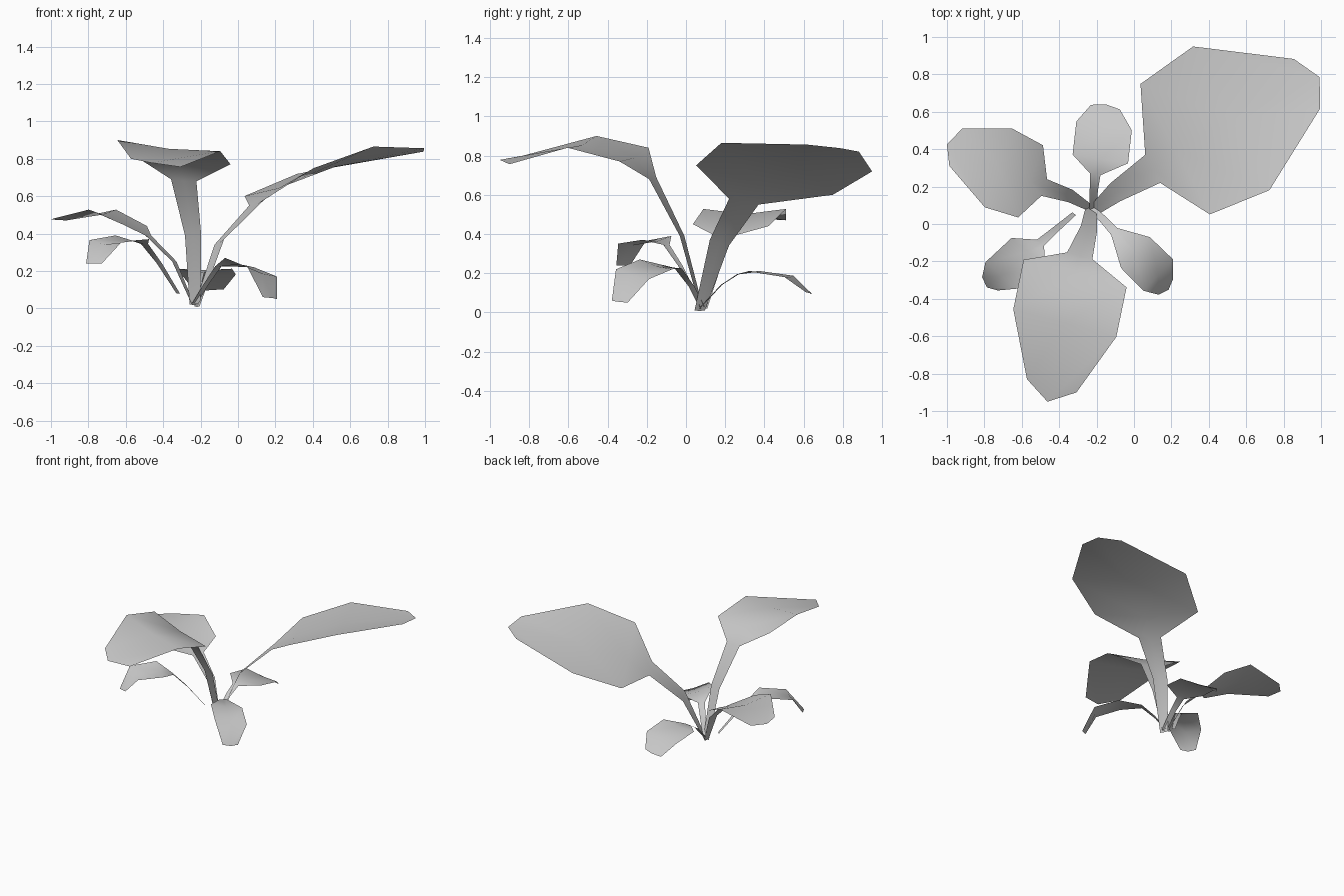
import bpy
import bmesh
from math import sin, cos, radians
from mathutils import Vector

default_cube = bpy.data.objects.get("Cube")
if default_cube:
    bpy.data.objects.remove(default_cube, do_unlink=True)

# One plain grey for the whole plant
leaf_grey = bpy.data.materials.new("leaf_grey")
leaf_colour = (0.6, 0.6, 0.6, 1)
leaf_grey.use_nodes = True
leaf_grey.diffuse_color = leaf_colour
shader = next(n for n in leaf_grey.node_tree.nodes if n.type == 'BSDF_PRINCIPLED')
shader.inputs["Base Color"].default_value = leaf_colour


# Folded leaf lofted from root to tip, growing towards a heading in degrees.
# Each section is x, y, z, half width, rise of the left edge.
# The midrib dips by fold times the half width; tip pushes its end outward.
def make_leaf(name, heading, sections, fold, tip):
    angle = radians(heading)
    forward = Vector((cos(angle), sin(angle), 0))
    left = Vector((-sin(angle), cos(angle), 0))
    up = Vector((0, 0, 1))

    bm = bmesh.new()
    rows = []
    for index, (x, y, z, width, rise) in enumerate(sections):
        centre = Vector((x, y, z))
        reach = left * width + up * rise
        midrib = centre - up * width * fold
        if index == len(sections) - 1:
            midrib = centre + forward * tip
        rows.append([bm.verts.new(p) for p in (centre + reach, midrib, centre - reach)])
    for near, far in zip(rows, rows[1:]):
        for side in range(2):
            bm.faces.new((near[side], near[side + 1], far[side + 1], far[side]))
    bm.normal_update()

    mesh = bpy.data.meshes.new(name)
    bm.to_mesh(mesh)
    bm.free()
    mesh.materials.append(leaf_grey)
    mesh.shade_smooth()
    leaf = bpy.data.objects.new(name, mesh)
    bpy.context.collection.objects.link(leaf)


# Three large leaves
make_leaf("large_back_left_leaf", 28, [
    (-.22, .07, .01, .03, 0),
    (-.10, .17, .355, .055, -.015),
    (.10, .295, .565, .085, -.015),
    (.22, .40, .675, .395, -.075),
    (.52, .565, .792, .435, -.073),
    (.925, .75, .838, .15, -.018)], fold=.08, tip=.076)

make_leaf("large_front_leaf", -105, [
    (-.23, .08, .02, .03, 0),
    (-.24, -.02, .39, .045, 0),
    (-.29, -.17, .685, .07, -.005),
    (-.315, -.265, .805, .285, -.035),
    (-.37, -.53, .87, .285, -.03),
    (-.44, -.865, .778, .137, -.022)], fold=.06, tip=.088)

make_leaf("large_right_leaf", 161, [
    (-.24, .09, .02, .02, 0),
    (-.34, .15, .25, .035, 0),
    (-.48, .195, .39, .047, 0),
    (-.553, .228, .445, .204, .005),
    (-.725, .30, .528, .223, 0),
    (-.953, .41, .475, .105, .005)], fold=.12, tip=.05)

# Three small drooping leaves
make_leaf("small_front_left_leaf", -43, [
    (-.23, .08, .03, .02, 0),
    (-.17, .03, .13, .02, 0),
    (-.105, -.04, .225, .025, 0),
    (.008, -.153, .245, .113, -.025),
    (.13, -.273, .195, .115, -.025),
    (.17, -.338, .055, .055, -.005)], fold=.08, tip=.02)

make_leaf("small_front_right_leaf", -130, [
    (-.32, .055, .08, .012, 0),
    (-.42, -.03, .24, .018, 0),
    (-.50, -.10, .345, .025, 0),
    (-.565, -.15, .38, .117, -.01),
    (-.71, -.275, .358, .11, -.007),
    (-.77, -.32, .24, .055, 0)], fold=.15, tip=.025)

make_leaf("small_back_leaf", 81, [
    (-.22, .07, .02, .02, 0),
    (-.215, .18, .14, .022, 0),
    (-.207, .265, .195, .028, 0),
    (-.18, .348, .212, .15, 0),
    (-.16, .525, .184, .15, .003),
    (-.153, .625, .097, .078, -.005)], fold=.05, tip=.015)
